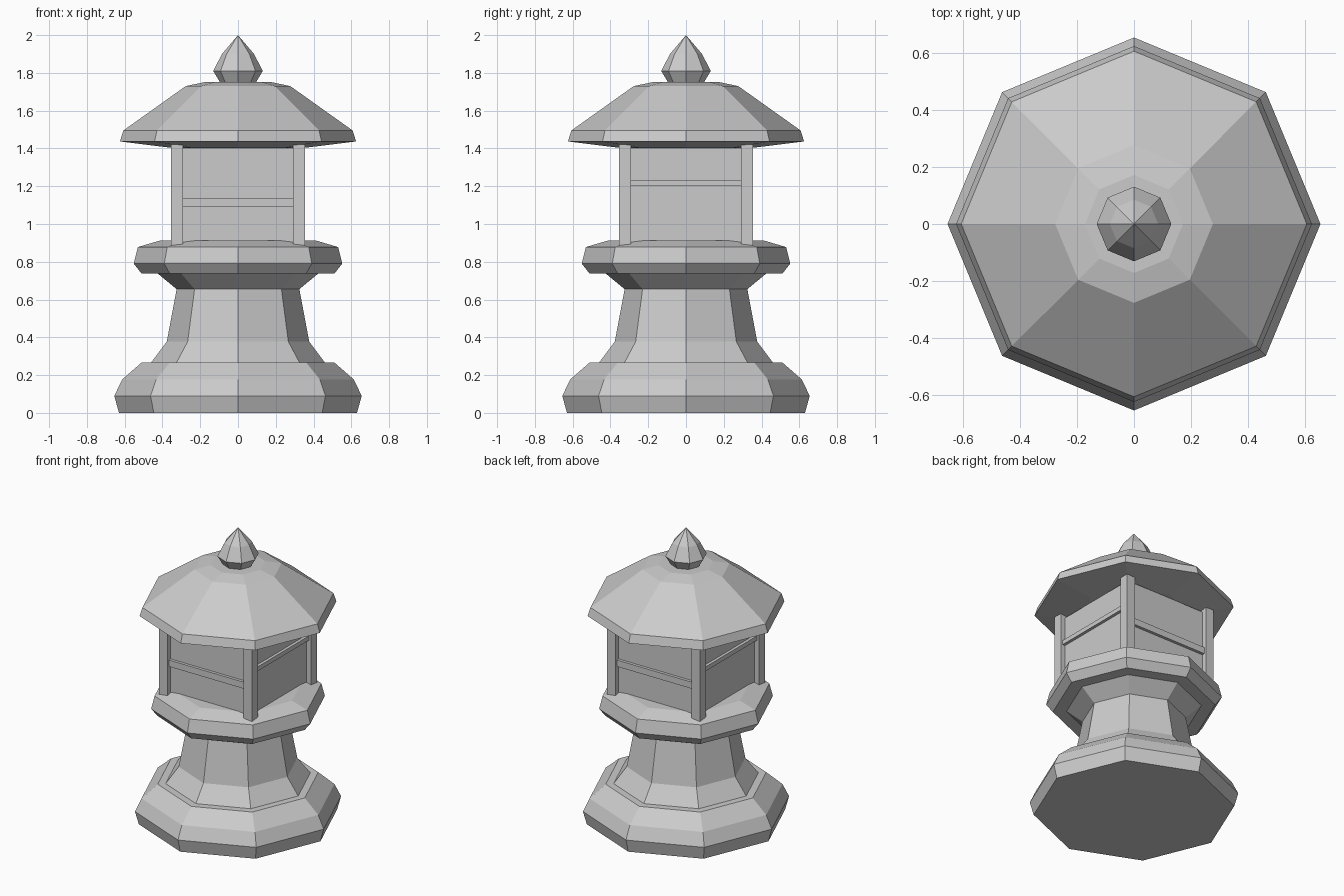
import bpy
import bmesh
from math import cos, sin, pi

cube = bpy.data.objects.get("Cube")
if cube:
    bpy.data.objects.remove(cube, do_unlink=True)

# Single weathered stone colour
stone = bpy.data.materials.new("grey_stone")
stone.use_nodes = True
GREY = (0.6, 0.6, 0.6, 1)
stone.diffuse_color = GREY
stone.node_tree.nodes["Principled BSDF"].inputs["Base Color"].default_value = GREY


def finish(name, bm):
    bmesh.ops.recalc_face_normals(bm, faces=bm.faces)
    mesh = bpy.data.meshes.new(name)
    bm.to_mesh(mesh)
    bm.free()
    mesh.materials.append(stone)
    obj = bpy.data.objects.new(name, mesh)
    bpy.context.collection.objects.link(obj)
    return obj


def lathe(name, profile, sides=8):
    """Closed faceted solid from (radius, height) pairs, bottom to top."""
    bm = bmesh.new()
    rings = [[bm.verts.new((r * cos(2 * pi * i / sides), r * sin(2 * pi * i / sides), z))
              for i in range(sides)] for r, z in profile]
    for low, high in zip(rings, rings[1:]):
        for i in range(sides):
            j = (i + 1) % sides
            bm.faces.new((low[i], low[j], high[j], high[i]))
    bm.faces.new(rings[0])
    bm.faces.new(rings[-1])
    bmesh.ops.remove_doubles(bm, verts=bm.verts, dist=0.0001)
    return finish(name, bm)


def box(name, low, high):
    bm = bmesh.new()
    bmesh.ops.create_cube(bm, size=1)
    for v in bm.verts:
        v.co = [(a + b) / 2 + c * (b - a) for a, b, c in zip(low, high, v.co)]
    return finish(name, bm)


# Stepped foot and tapering shaft
lathe("pedestal", [(0.63, 0), (0.655, 0.09), (0.613, 0.177), (0.51, 0.267), (0.46, 0.267),
                   (0.377, 0.377), (0.325, 0.655)])

# Platform with flared underside
lathe("platform", [(0.325, 0.655), (0.424, 0.737), (0.51, 0.737), (0.552, 0.79),
                   (0.53, 0.878), (0.414, 0.912)])

# Fire chamber with recessed walls
W = 0.32
box("chamber", (-W, -W, 0.89), (W, W, 1.4))

# Corner posts
IN, OUT = 0.29, 0.354
for sx, side in ((-1, "right"), (1, "left")):
    for sy, end in ((-1, "front"), (1, "back")):
        xs = sorted((sx * IN, sx * OUT))
        ys = sorted((sy * IN, sy * OUT))
        box(f"{end}_{side}_post", (xs[0], ys[0], 0.875), (xs[1], ys[1], 1.42))

# Rails: low on front and back, higher on the sides
for s, end, side in ((-1, "front", "right"), (1, "back", "left")):
    d = sorted((s * 0.31, s * 0.34))
    box(f"{end}_rail", (-IN, d[0], 1.09), (IN, d[1], 1.135))
    box(f"{side}_rail", (d[0], -IN, 1.2), (d[1], IN, 1.23))

# Roof
lathe("roof", [(0.35, 1.403), (0.625, 1.437), (0.607, 1.495), (0.277, 1.73), (0.172, 1.752)])

# Bud finial
lathe("finial", [(0.095, 1.75), (0.131, 1.81), (0.085, 1.9), (0, 2)])
